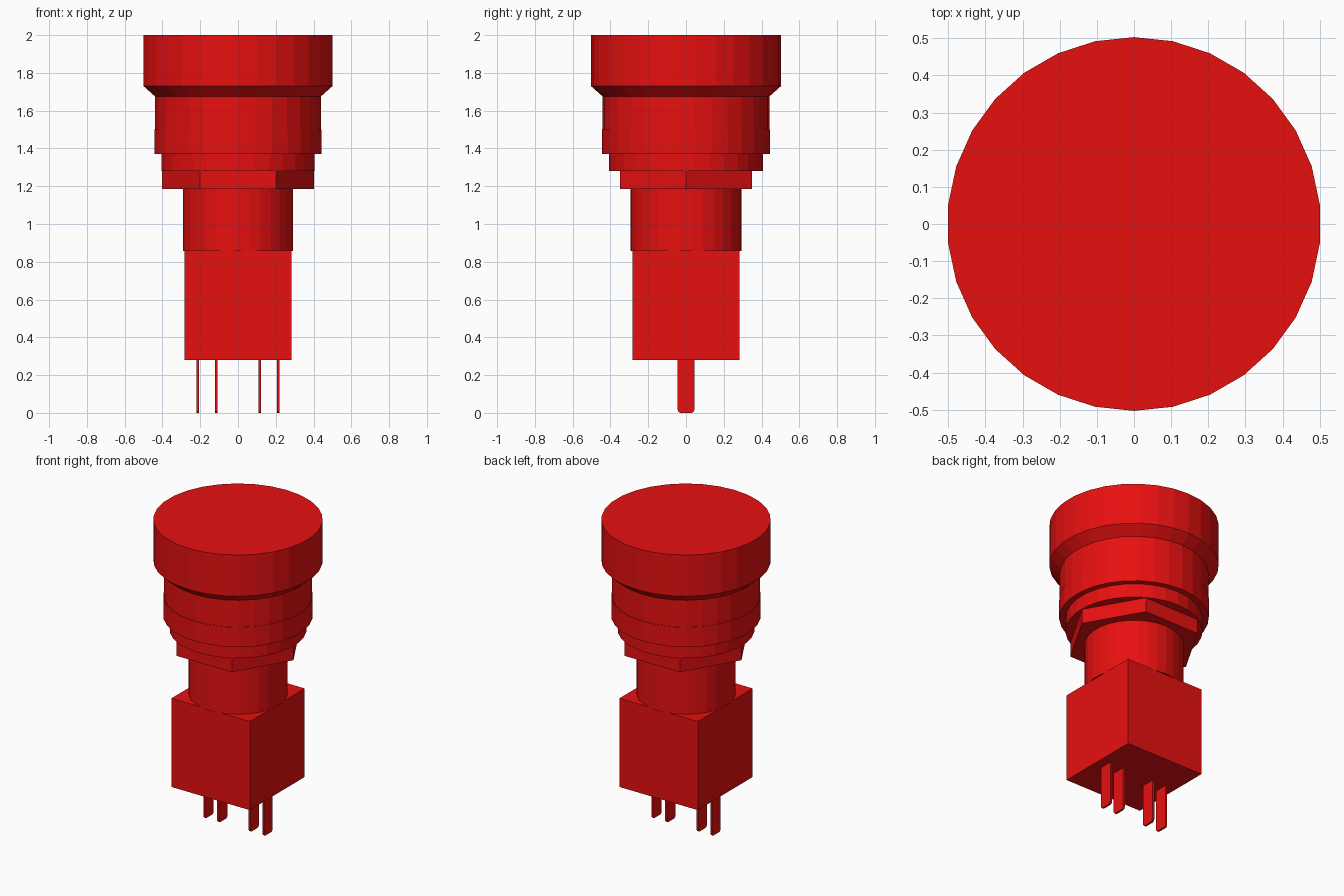
import bpy
from math import sin, cos, pi

if "Cube" in bpy.data.objects:
    bpy.data.objects.remove(bpy.data.objects["Cube"])

red = bpy.data.materials.new("red_plastic")
red.diffuse_color = (0.8, 0.005, 0.005, 1)
red.use_nodes = True
red.node_tree.nodes["Principled BSDF"].inputs["Base Color"].default_value = red.diffuse_color


def make(name, verts, faces):
    me = bpy.data.meshes.new(name)
    me.from_pydata(verts, [], faces)
    me.materials.append(red)
    ob = bpy.data.objects.new(name, me)
    bpy.context.collection.objects.link(ob)
    return ob


def lathe(name, profile, n=30, start=pi / 2):
    """Closed turned part; profile is (radius, z) from bottom to top."""
    verts = [(r * cos(start + 2 * pi * i / n), r * sin(start + 2 * pi * i / n), z)
             for r, z in profile for i in range(n)]
    faces = [tuple(range(n))[::-1],
             tuple(range((len(profile) - 1) * n, len(profile) * n))]
    for k in range(len(profile) - 1):
        for i in range(n):
            j = (i + 1) % n
            faces.append((k * n + i, k * n + j, (k + 1) * n + j, (k + 1) * n + i))
    return make(name, verts, faces)


def extrude_x(name, outline, x, t):
    """Extrude a (y, z) outline along x, centred on x with thickness t."""
    n = len(outline)
    verts = [(x + s * t / 2, y, z) for s in (-1, 1) for y, z in outline]
    faces = [tuple(range(n))[::-1], tuple(range(n, 2 * n))]
    faces += [(i, (i + 1) % n, n + (i + 1) % n, n + i) for i in range(n)]
    return make(name, verts, faces)


# push button cap with bevelled underside, and the bezel body below it
lathe("button_cap", [(0.441, 1.675), (0.503, 1.73), (0.503, 2.0)])
lathe("bezel_body", [(0.444, 1.37), (0.444, 1.5), (0.441, 1.5), (0.441, 1.675)])

# washer, hexagonal nut, threaded barrel
lathe("washer", [(0.407, 1.28), (0.407, 1.37)])
lathe("hex_nut", [(0.402, 1.185), (0.402, 1.28)], n=6, start=0)
lathe("barrel", [(0.294, 0.858), (0.294, 1.185)])

# square switch housing
h = 0.284
extrude_x("switch_housing", [(-h, 0.28), (h, 0.28), (h, 0.86), (-h, 0.86)], 0, 2 * h)

# flat contact pins with rounded tips
w, r = 0.044, 0.016
tip = [(s * (w - r) + r * cos(a0 + k * pi / 6), r + r * sin(a0 + k * pi / 6))
       for s, a0 in ((-1, pi), (1, 1.5 * pi)) for k in range(4)]
for i, x in enumerate((-0.214, -0.114, 0.114, 0.214)):
    extrude_x(f"contact_pin_{i + 1}", tip + [(w, 0.28), (-w, 0.28)], x, 0.013)
